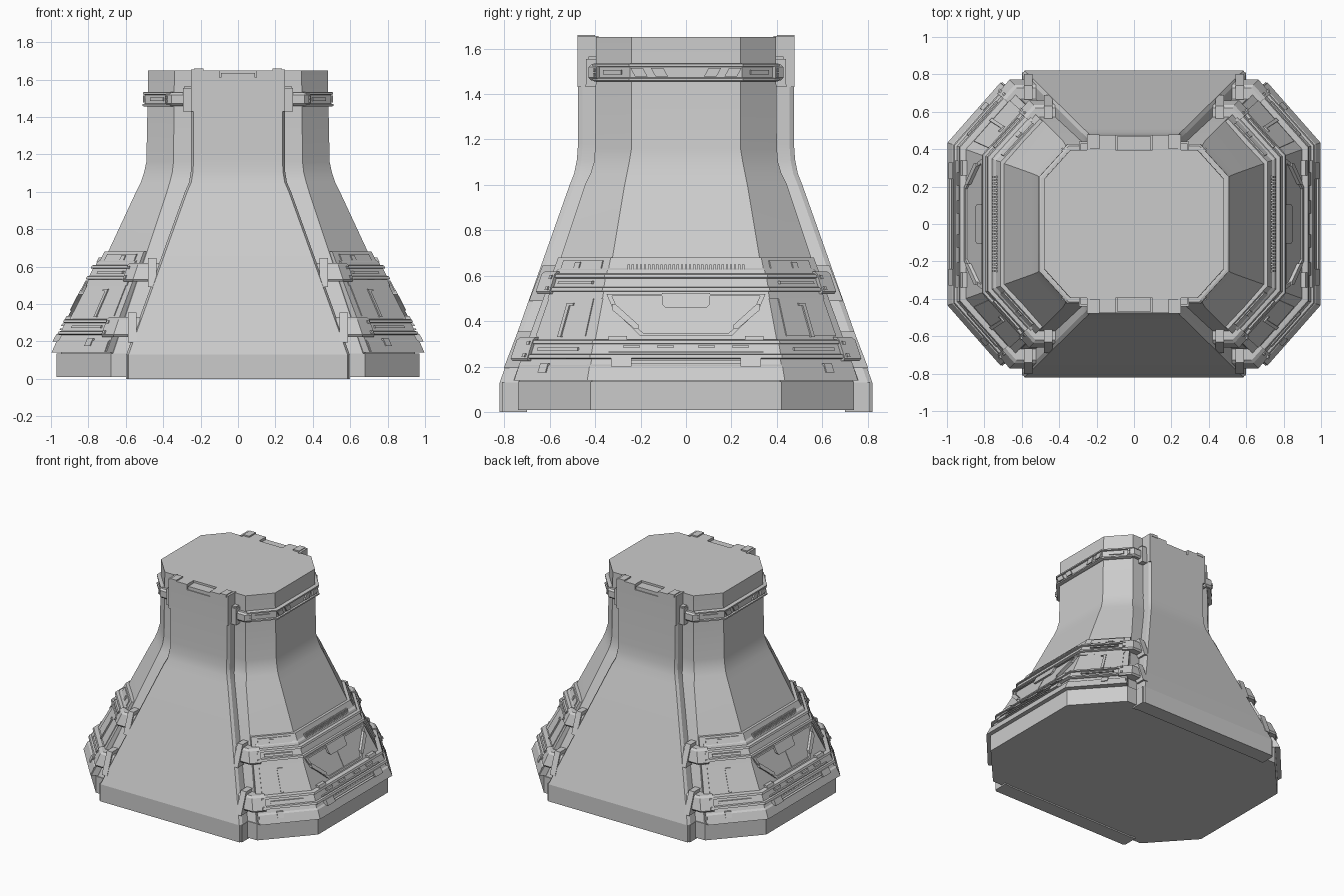
import bpy, bmesh, math
from mathutils import Vector as V

if "Cube" in bpy.data.objects:
    bpy.data.objects.remove(bpy.data.objects["Cube"])

# Body plan by height: z, side x, side half-length y, diagonal-end x, front y
BODY = [(.13, .95, .415, .67, .735), (1.0, .545, .27, .38, .445), (1.05, .52, .26, .365, .42),
        (1.10, .503, .25, .352, .405), (1.16, .49, .24, .345, .40), (1.65, .48, .24, .34, .395)]
# Front panel by height: z, half width, outer y
PANEL = [(0, .585, .82), (.13, .585, .82), (1.0, .272, .512), (1.05, .25, .492),
         (1.11, .24, .48), (1.18, .238, .475), (1.61, .238, .475)]


def interp(table, z):
    z = min(max(z, table[0][0]), table[-1][0])
    for a, b in zip(table, table[1:]):
        if z <= b[0]:
            t = (z - a[0]) / (b[0] - a[0])
            return [p + (q - p) * t for p, q in zip(a[1:], b[1:])]


def armour(z):
    """Surface height of the lower armour above the body."""
    return .02 + .027 * (.68 - z) / .54 if z < .7 else 0


def loft(name, loops, mx=True, my=False):
    """Closed solid through a row of loops, mirrored over x and/or y."""
    bm = bmesh.new()
    rows = [[bm.verts.new(p) for p in lp] for lp in loops]
    n = len(rows[0])
    for a, b in zip(rows, rows[1:]):
        for i in range(n):
            j = (i + 1) % n
            bm.faces.new((a[i], a[j], b[j], b[i]))
    bm.faces.new(rows[0])
    bm.faces.new(rows[-1])
    bmesh.ops.recalc_face_normals(bm, faces=bm.faces)
    me = bpy.data.meshes.new(name)
    bm.to_mesh(me)
    bm.free()
    for p in me.polygons:
        p.use_smooth = True
    me.set_sharp_from_angle(angle=math.radians(18))
    ob = bpy.data.objects.new(name, me)
    bpy.context.collection.objects.link(ob)
    if mx or my:
        m = ob.modifiers.new("mirror", 'MIRROR')
        m.use_axis = (mx, my, False)
        m.use_mirror_merge = False
    return ob


def box(name, x0, x1, y0, y1, z0, z1, mx=True, my=True):
    return loft(name, [[(x0, y0, z), (x1, y0, z), (x1, y1, z), (x0, y1, z)] for z in (z0, z1)], mx, my)


def point(face, u, z, off):
    """Point on a body face: side u=y, diag u=0..1 toward the front, front u=x."""
    X, Ys, Xd, Yf = interp(BODY, z)
    if face == 'side':
        return V((X + off, u, z))
    if face == 'front':
        return V((u, -Yf - off, z))
    B, A = V((X, -Ys, z)), V((Xd, -Yf, z))
    d = (A - B).normalized()
    return B + (A - B) * u + V((-d.y, d.x, 0)) * -off * (1 if -d.y < 0 else -1)


def plate(name, face, pts, lo, hi, my=False):
    """Raised plate on a face, heights measured from the armour."""
    return loft(name, [[point(face, u, z, armour(z) + o) for u, z in pts] for o in (lo, hi)], True, my)


def rect(u0, u1, z0, z1):
    return [(u0, z0), (u1, z0), (u1, z1), (u0, z1)]


def frame(name, face, pts, w, hi, my=False):
    """Raised rim following a convex outline."""
    cu = sum(p[0] for p in pts) / len(pts)
    cz = sum(p[1] for p in pts) / len(pts)
    inner = [(cu + (u - cu) * (1 - w), cz + (z - cz) * (1 - w * 1.6)) for u, z in pts]
    for i in range(len(pts)):
        j = (i + 1) % len(pts)
        plate(name, face, [pts[i], pts[j], inner[j], inner[i]], -.005, hi, my)


def strip(name, rows, end=1.0):
    """Band round one flank (diagonal, side, diagonal); rows are z and offset."""
    rows = list(rows) + [(rows[-1][0], -.01), (rows[0][0], -.01)]
    ends = [point('diag', end, z, o) for z, o in rows]
    mid = [point('side', -interp(BODY, z)[1] - o * .41, z, o) for z, o in rows]
    flip = lambda lp: [V((p.x, -p.y, p.z)) for p in lp]
    loft(name, [ends, mid, flip(mid), flip(ends)])


def belt(name, z0, z1, off, end, rim=.018):
    a, b = z0 + rim, z1 - rim
    strip(name, [(z0, off - .012), (z0 + .004, off), (a, off), (a + .003, off - .012),
                 (b - .003, off - .012), (b, off), (z1 - .004, off), (z1, off - .012)], end)


def clamp(z0, z1, off):
    """Bracket joining a belt end to the front panel, with hinge and bolts."""
    zc = (z0 + z1) / 2
    prof = [(z0, -.01), (z0, off - .012), (z0 + .012, off), (z1 - .012, off), (z1, off - .012), (z1, -.01)]
    near = [point('front', interp(PANEL, z)[0] - .005, z, o) for z, o in prof]
    corner = [point('front', interp(BODY, z)[2] + .43 * o, z, o) for z, o in prof]
    far = [point('diag', .84, z, o) for z, o in prof]
    loft("belt_clamp", [near, corner, far], True, True)
    w = interp(PANEL, zc)[0]
    h = off - armour(zc)
    plate("clamp_hinge", 'front', rect(w + .01, w + .055, z0 - .03, z1 + .025), -.03, h + .012, True)
    for z in (z0 + .025, z1 - .025):
        plate("clamp_bolt", 'diag', rect(.87, .91, z - .008, z + .008), 0, h + .008, True)


# Main flared body and base skirt
def octagon(X, Ys, Xd, Yf, z):
    q = [(X, -Ys), (X, Ys), (Xd, Yf), (-Xd, Yf), (-X, Ys), (-X, -Ys), (-Xd, -Yf), (Xd, -Yf)]
    return [(x, y, z) for x, y in q]


loft("flared_body", [octagon(*r[1:], r[0]) for r in BODY], False)
loft("base_skirt", [octagon(.97, .42, .68, .74, z) for z in (.01, .135)], False)

# Front and back panels with bevelled side edges
loops = []
for z, w, y in PANEL:
    yi = interp(BODY, z)[3] - .03
    s = w + .012
    loops.append([(-s, -yi, z), (-s, -y + .02, z), (-w, -y, z), (w, -y, z), (s, -y + .02, z), (s, -yi, z)])
loft("end_panel", loops, False, True)
box("panel_top", .098, .238, -.475, -.37, 1.60, 1.65)
box("panel_top_insert", -.092, .092, -.468, -.38, 1.60, 1.635, False)
box("panel_corner_post", .236, .252, -.478, -.385, 1.43, 1.655)
box("panel_top_lug", .185, .235, -.478, -.40, 1.64, 1.66)
box("post_latch", .25, .285, -.43, -.38, 1.535, 1.565)

# Lower armour on both flanks
strip("lower_armour", [(.14, armour(.14)), (.68, armour(.68))], .99)
strip("armour_upper_step", [(.50, armour(.5) + .006), (.625, armour(.625) + .01), (.635, armour(.635))], .9)
strip("armour_foot", [(.14, .052), (.20, .053), (.212, .04)], .97)

# Belts and clamps
belt("upper_belt", .53, .61, .052, .97)
belt("lower_belt", .235, .32, .066, .97)
belt("neck_belt", 1.455, 1.535, .026, .98, .014)
clamp(.52, .62, .06)
clamp(.225, .33, .072)
clamp(1.46, 1.53, .032)

# Hatch on each flank
hatch = [(-.35, .52), (-.32, .45), (-.20, .335), (.20, .335), (.32, .45), (.35, .52)]
plate("hatch_plate", 'side', hatch, -.005, .006)
frame("hatch_rim", 'side', hatch, .07, .016)
tab = [(-.105, .525), (-.105, .475), (-.09, .46), (.09, .46), (.105, .475), (.105, .525)]
plate("hatch_tab", 'side', tab, 0, .022)
plate("hatch_bar", 'side', [(.21, .365), (.225, .365), (.325, .45), (.325, .475), (.31, .475), (.21, .385)],
      0, .024, True)
plate("hatch_seam", 'side', rect(-.003, .003, .35, .46), 0, .009)

# Vent ribs above the upper belt
for i in range(29):
    y = -.252 + i * .018
    plate("vent_rib", 'side', rect(y - .005, y + .005, .622, .65), -.005, .014)

# Lower slot, clips and belt inserts
frame("foot_slot_rim", 'side', rect(-.33, .33, .203, .237), .03, .026)
plate("foot_slot_bar", 'side', rect(-.25, .25, .213, .228), 0, .022)
plate("foot_slot_clip", 'side', rect(.24, .33, .20, .24), 0, .03, True)
for y in (-.24, -.09, .09, .24):
    plate("belt_insert", 'side', rect(y - .035, y + .035, .282, .295), 0, .027)
plate("belt_top_lug", 'side', rect(.26, .34, .315, .335), 0, .026, True)
plate("belt_mid_ridge", 'side', rect(-.34, .34, .262, .268), 0, .025)

# Neck belt inserts
for y in (.10, .19):
    plate("neck_insert", 'side', [(y, 1.515), (y + .055, 1.515), (y + .035, 1.478), (y - .02, 1.478)],
          .01, .024, True)
plate("neck_diag_insert", 'diag', rect(.2, .7, 1.485, 1.505), .01, .022, True)

# Diagonal armour plates and small details
plate("diag_plate", 'diag', rect(.12, .88, .335, .515), -.005, .006, True)
plate("diag_slot", 'diag', [(.48, .33), (.53, .33), (.53, .48), (.42, .48), (.42, .47), (.48, .47)], 0, .014, True)
plate("diag_latch", 'diag', rect(.55, .66, .175, .215), 0, .015, True)
plate("diag_upper_plate", 'diag', rect(.1, .85, .63, .668), -.005, .007, True)
plate("diag_upper_latch", 'diag', rect(.5, .6, .635, .66), 0, .013, True)
for z, h in ((.57, .03), (.278, .025)):
    plate("diag_belt_insert", 'diag', rect(.15, .75, z - .007, z + .007), 0, h, True)

# Base feet under the end panels and rim under the armour
box("panel_foot", .565, .60, -.81, -.70, 0, .13)
